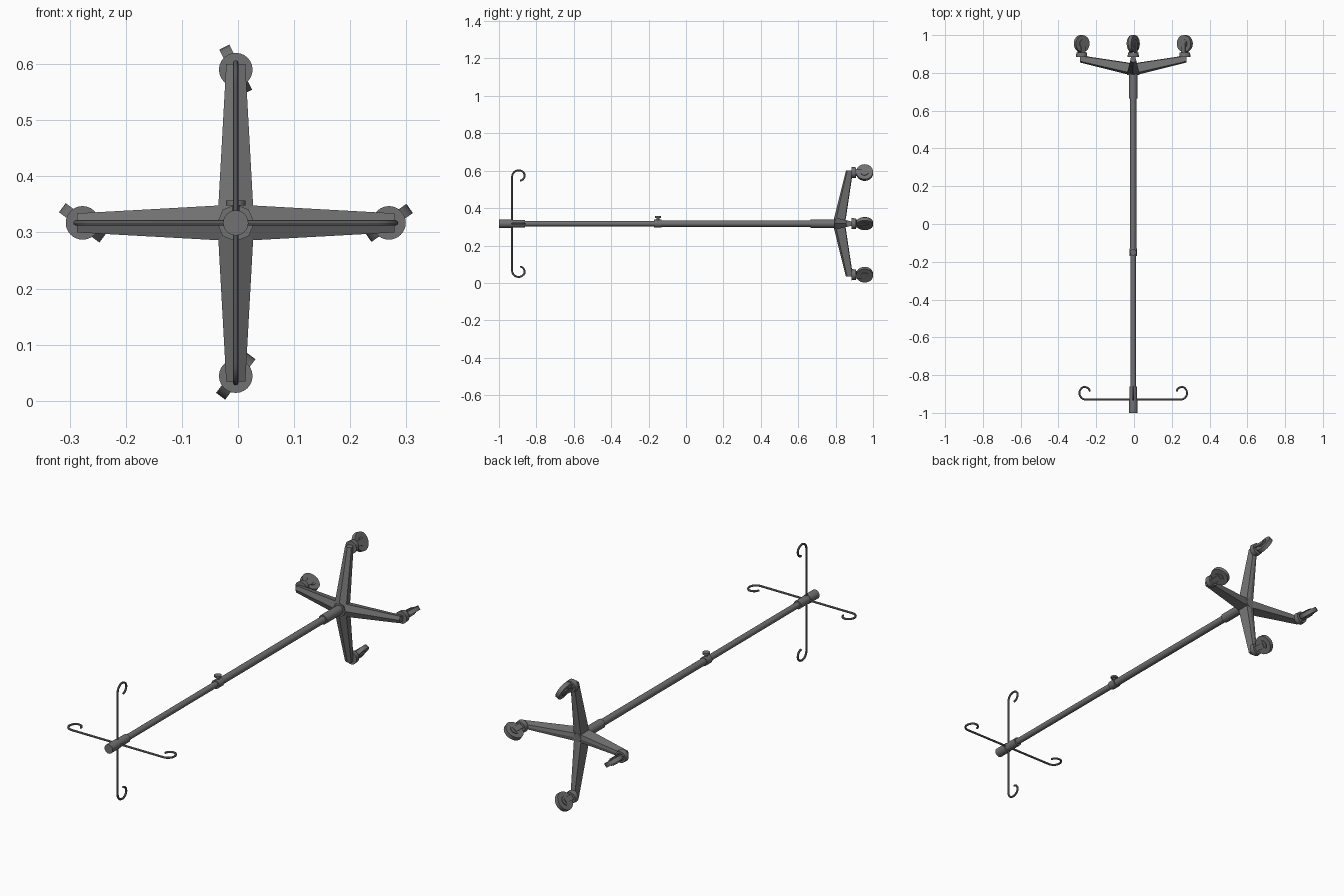
import bpy, bmesh, math
from mathutils import Vector, Matrix

if "Cube" in bpy.data.objects:
    bpy.data.objects.remove(bpy.data.objects["Cube"])

CX, CZ = -0.004, 0.317          # axis of the pole

grey = bpy.data.materials.new("dark_grey_metal")
grey.diffuse_color = (0.165, 0.165, 0.165, 1)
grey.use_nodes = True
grey.node_tree.nodes["Principled BSDF"].inputs["Base Color"].default_value = grey.diffuse_color


def finish(name, bm, smooth=False):
    bmesh.ops.recalc_face_normals(bm, faces=bm.faces)
    me = bpy.data.meshes.new(name)
    bm.to_mesh(me)
    bm.free()
    ob = bpy.data.objects.new(name, me)
    bpy.context.collection.objects.link(ob)
    me.materials.append(grey)
    if smooth:
        bpy.ops.object.select_all(action='DESELECT')
        ob.select_set(True)
        bpy.context.view_layer.objects.active = ob
        bpy.ops.object.shade_smooth_by_angle(angle=math.radians(35))
    return ob


def add_rod(bm, a, b, r1, r2=None, seg=24):
    a, b = Vector(a), Vector(b)
    d = b - a
    m = Matrix.Translation((a + b) / 2) @ d.to_track_quat('Z', 'Y').to_matrix().to_4x4()
    bmesh.ops.create_cone(bm, cap_ends=True, segments=seg, radius1=r1,
                          radius2=r1 if r2 is None else r2, depth=d.length, matrix=m)


def rod(name, a, b, r1, r2=None, seg=24):
    bm = bmesh.new()
    add_rod(bm, a, b, r1, r2, seg)
    return finish(name, bm, True)


def on_axis(y):
    return (CX, y, CZ)


# pole sections, sleeves and collars
for name, y0, y1, r in (("upper_pole", -0.90, -0.14, 0.0145),
                        ("lower_pole", -0.16, 0.70, 0.017),
                        ("base_sleeve", 0.665, 0.82, 0.0225),
                        ("hook_collar", -0.935, -0.86, 0.0205),
                        ("pole_cap", -1.0, -0.933, 0.0225),
                        ("height_clamp", -0.17, -0.13, 0.021)):
    rod(name, on_axis(y0), on_axis(y1), r)

# clamp knob
rod("knob_stem", (CX, -0.15, CZ + 0.015), (CX, -0.15, CZ + 0.034), 0.007, seg=12)
rod("knob_head", (CX, -0.15, CZ + 0.031), (CX, -0.15, CZ + 0.040), 0.017, seg=16)

# solid hub where the four legs meet
rod("leg_hub", on_axis(0.79), on_axis(0.853), 0.033, 0.022, seg=8)

# directions: outward vector and wheel rolling direction in the x-z plane
sides = (((1, 0), (0.82, 0.57)), ((-1, 0), (-0.80, 0.60)),
         ((0, 1), (-0.45, 0.89)), ((0, -1), (0.60, 0.80)))

for n, ((ox, oz), roll) in enumerate(sides, 1):
    out = Vector((ox, 0, oz))
    side = Vector((-oz, 0, ox))
    base = Vector((CX, 0, CZ))

    def P(r, y, s=0.0):
        return base + out * r + side * s + Vector((0, y, 0))

    # tapered leg with ridged face towards the pole
    bm = bmesh.new()
    rings = []
    for r, y0, y1, w in ((0.0, 0.785, 0.845, 0.032), (0.03, 0.792, 0.852, 0.031),
                         (0.283, 0.855, 0.89, 0.017)):
        ys = y0 + (y1 - y0) * 0.2
        pts = ((y0, 0), (ys, w), (y1, w * 0.6), (y1 + 0.003, 0), (y1, -w * 0.6), (ys, -w))
        rings.append([bm.verts.new(P(r, y, s)) for y, s in pts])
    for a, b in zip(rings, rings[1:]):
        for i in range(6):
            j = (i + 1) % 6
            bm.faces.new((a[i], a[j], b[j], b[i]))
    bm.faces.new(rings[0])
    bm.faces.new(rings[-1])
    finish(f"leg_{n}", bm)

    # caster mount
    rod(f"caster_mount_{n}", P(0.273, 0.884), P(0.273, 0.908), 0.03, 0.028)

    # wheel with raised hub discs
    d = Vector((roll[0], 0, roll[1])).normalized()
    axle = Vector((-d.z, 0, d.x))
    c = P(0.273, 0.955)
    bm = bmesh.new()
    add_rod(bm, c - axle * 0.010, c + axle * 0.010, 0.045)
    add_rod(bm, c - axle * 0.014, c + axle * 0.014, 0.022)
    finish(f"wheel_{n}", bm, True)

    # fork plates either side of the wheel
    bm = bmesh.new()
    for s in (-1, 1):
        m = Matrix((d, Vector((0, 1, 0)), axle)).transposed().to_4x4()
        m.translation = c + axle * s * 0.0155 - Vector((0, 0.023, 0))
        bmesh.ops.create_cube(bm, size=1, matrix=m @ Matrix.Diagonal((0.026, 0.06, 0.004, 1)))
    finish(f"fork_{n}", bm)

    # hanging hook: straight wire ending in a curl
    path = [P(0, -0.93), P(0.13, -0.93), P(0.25, -0.93)]
    for i in range(1, 19):
        t = math.radians(-90 + 250 * i / 18)
        k = 0.035 if i < 12 else 0.035 - 0.002 * (i - 11)
        path.append(P(0.25 + k * math.cos(t), -0.895 + k * math.sin(t)))
    bm = bmesh.new()
    rings = []
    for i, p in enumerate(path):
        t = (path[min(i + 1, len(path) - 1)] - path[max(i - 1, 0)]).normalized()
        u = t.cross(side)
        rings.append([bm.verts.new(p + 0.005 * (side * math.cos(a) + u * math.sin(a)))
                      for a in (math.tau * k / 8 for k in range(8))])
    for a, b in zip(rings, rings[1:]):
        for i in range(8):
            j = (i + 1) % 8
            bm.faces.new((a[i], a[j], b[j], b[i]))
    bm.faces.new(rings[0])
    bm.faces.new(rings[-1])
    finish(f"hook_{n}", bm, True)
